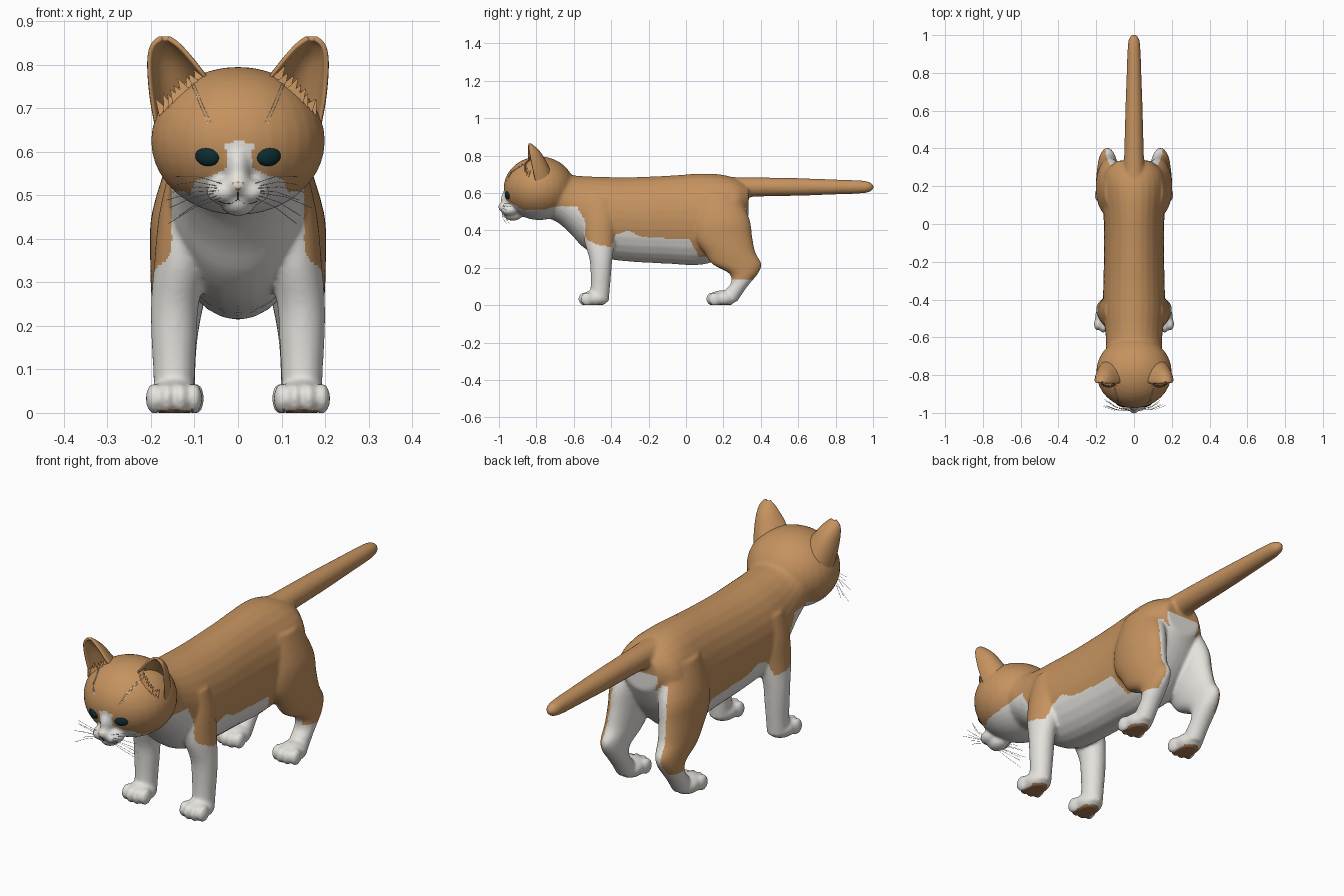
import bpy, bmesh, math, random
from mathutils import Vector, Matrix
from mathutils.bvhtree import BVHTree

if "Cube" in bpy.data.objects:
    bpy.data.objects.remove(bpy.data.objects["Cube"])

random.seed(4)


def material(name, rgb):
    m = bpy.data.materials.new(name)
    m.diffuse_color = (*rgb, 1)
    m.use_nodes = True
    m.node_tree.nodes["Principled BSDF"].inputs["Base Color"].default_value = m.diffuse_color
    return m


ORANGE = material("orange_fur", (0.56, 0.29, 0.115))
WHITE = material("white_fur", (0.78, 0.76, 0.72))
DARK = material("dark_teal", (0.004, 0.025, 0.03))
PAD = material("pad_brown", (0.40, 0.20, 0.09))


def add_object(name, data, *mats):
    ob = bpy.data.objects.new(name, data)
    bpy.context.collection.objects.link(ob)
    for m in mats:
        data.materials.append(m)
    return ob


def resample(pts, steps):
    """Smooth curve through rows of numbers of any width."""
    out = []
    for i in range(len(pts) - 1):
        a, b = pts[max(i - 1, 0)], pts[i]
        c, d = pts[i + 1], pts[min(i + 2, len(pts) - 1)]
        for k in range(steps):
            t = k / steps
            out.append([0.5 * (2 * q + (r - p) * t + (2 * p - 5 * q + 4 * r - s) * t * t
                               + (3 * q - p - 3 * r + s) * t ** 3)
                        for p, q, r, s in zip(a, b, c, d)])
    return out + [list(pts[-1])]


def interp(table, v):
    if v <= table[0][0]:
        return table[0][1]
    for (a, fa), (b, fb) in zip(table, table[1:]):
        if v <= b:
            return fa + (fb - fa) * (v - a) / (b - a)
    return table[-1][1]


def loft(bm, stations, axis, side=1, n=28):
    """Skin elliptical rings: x, y, z, x radius, other radius."""
    rings = []
    for x, y, z, ra, rb in resample(stations, 4):
        ring = []
        for i in range(n):
            a = 2 * math.pi * i / n
            u, w = ra * math.cos(a), rb * math.sin(a)
            ring.append(bm.verts.new((side * x + u, y + (w if axis == "z" else 0),
                                      z + (w if axis == "y" else 0))))
        rings.append(ring)
    for r, s in zip(rings, rings[1:]):
        for i in range(n):
            j = (i + 1) % n
            bm.faces.new((r[i], r[j], s[j], s[i]))
    bm.faces.new(rings[0])
    bm.faces.new(rings[-1])


def ball(bm, c, r):
    bmesh.ops.create_uvsphere(bm, u_segments=32, v_segments=20, radius=1,
                              matrix=Matrix.Translation(c) @ Matrix.Diagonal((*r, 1)))


bm = bmesh.new()
# Torso: y, top, bottom, half width
torso = [(-.80, .755, .48, .13), (-.70, .745, .45, .148), (-.62, .70, .385, .148),
         (-.55, .69, .31, .155), (-.45, .686, .255, .165), (-.30, .684, .233, .162),
         (-.10, .692, .222, .158), (.05, .702, .214, .162), (.15, .702, .235, .172),
         (.22, .692, .30, .17), (.28, .672, .38, .15), (.335, .645, .48, .09)]
loft(bm, [(0, y, (t + b) / 2, w, (t - b) / 2) for y, t, b, w in torso], "y")
# Tail
loft(bm, [(0, .20, .63, .062, .057), (0, .30, .63, .056, .054), (0, .40, .632, .051, .051),
          (0, .60, .632, .046, .047), (0, .80, .632, .039, .040), (0, .93, .632, .034, .035),
          (0, .98, .632, .027, .027), (0, 1.003, .632, .010, .010)], "y")
# Head, nose bridge and chin
ball(bm, (0, -.785, .625), (.2, .19, .17))
ball(bm, (0, -.935, .565), (.032, .055, .06))
ball(bm, (0, -.955, .525), (.032, .05, .03))
ball(bm, (0, -.925, .482), (.04, .05, .03))
for s in (-1, 1):
    # Whisker pads
    ball(bm, (s * .03, -.943, .508), (.042, .048, .030))
    # Front and hind legs
    loft(bm, [(.10, -.46, .57, .055, .08), (.118, -.46, .46, .063, .09),
              (.13, -.462, .35, .062, .083), (.145, -.455, .25, .055, .062),
              (.147, -.455, .17, .052, .055), (.147, -.458, .10, .048, .052),
              (.147, -.465, .02, .046, .052)], "z", s)
    loft(bm, [(.09, .17, .60, .065, .11), (.122, .19, .46, .076, .15),
              (.13, .20, .36, .072, .155), (.136, .235, .28, .064, .137),
              (.14, .272, .22, .055, .132), (.142, .308, .17, .049, .078),
              (.142, .293, .12, .045, .052), (.142, .262, .08, .044, .052),
              (.142, .222, .02, .044, .052)], "z", s)
    # Paws with four toes
    for x, y in ((.147, -.49), (.143, .193)):
        ball(bm, (s * x, y, .035), (.058, .074, .044))
        for k, dx in enumerate((-.046, -.016, .016, .046)):
            front = -.052 if k in (1, 2) else -.04
            ball(bm, (s * x + dx, y + front, .033), (.019, .034, .036))
bmesh.ops.recalc_face_normals(bm, faces=bm.faces)

# Fuse the parts into one soft skin
src = bpy.data.meshes.new("rough")
bm.to_mesh(src)
bm.free()
rough = add_object("rough_parts", src)
rem = rough.modifiers.new("fuse", "REMESH")
rem.mode = "VOXEL"
rem.voxel_size = .007
smo = rough.modifiers.new("soften", "SMOOTH")
smo.factor, smo.iterations = .5, 9
skin = bpy.data.meshes.new_from_object(rough.evaluated_get(bpy.context.evaluated_depsgraph_get()))
bpy.data.objects.remove(rough)
skin.materials.clear()
body = add_object("cat_body", skin, ORANGE, WHITE, PAD)
for v in skin.vertices:
    v.co.z = max(v.co.z, 0)
skin.update()

# Fur markings
EDGE = [(-.9, .495), (-.8, .50), (-.7, .528), (-.58, .53), (-.56, .42), (-.53, .35), (-.48, .325),
        (-.40, .31), (-.38, .375), (-.31, .40), (-.24, .365), (.02, .35), (.08, .24), (.15, .135)]
BLAZE = [(.50, .115), (.535, .10), (.55, .05), (.565, .028), (.60, .03), (.618, .036), (.626, 0)]


def fur(c, n):
    ax, out = abs(c.x), n.x * (1 if c.x > 0 else -1)
    if c.z < .008 and n.z < -.7:
        dx = abs(ax - .145)
        return 2 if dx < .042 else 1
    if c.y < -.86 and c.z > .48:
        return int(abs(c.x - .004) < interp(BLAZE, c.z))
    if c.z < interp(EDGE, c.y):
        return 1
    if c.y < -.47 and ax < .152 and c.z < .51:
        return 1
    if c.y > .2 and c.z < .565 and out < .35 and n.z < .6:
        return 1
    return int(c.y > .02 and c.z < .40 and (out < 0 or ax < .09))


for p in skin.polygons:
    p.use_smooth = True
    p.material_index = fur(p.center, p.normal)
bvh = BVHTree.FromPolygons([v.co.copy() for v in skin.vertices],
                           [tuple(p.vertices) for p in skin.polygons])


def on_face(x, z, lift=0.0):
    """Point on the front of the head."""
    hit = bvh.ray_cast(Vector((x, -2, z)), Vector((0, 1, 0)))[0]
    return Vector((x, (hit.y if hit else -.8) - lift, z))


def strands(name, paths, radius, mat):
    cu = bpy.data.curves.new(name, "CURVE")
    cu.dimensions = "3D"
    cu.bevel_depth, cu.bevel_resolution = radius, 0
    for path in paths:
        sp = cu.splines.new("POLY")
        sp.points.add(len(path) - 1)
        for q, co in zip(sp.points, path):
            q.co = (*co, 1)
    add_object(name, cu, mat)


def finish(name, bm, mat):
    bmesh.ops.recalc_face_normals(bm, faces=bm.faces)
    for f in bm.faces:
        f.smooth = True
    me = bpy.data.meshes.new(name)
    bm.to_mesh(me)
    bm.free()
    return add_object(name, me, mat)


OUTER = [(.183, -.80, .64), (.198, -.82, .72), (.204, -.835, .80), (.197, -.842, .843), (.176, -.842, .862)]
INNER = [(.055, -.83, .745), (.083, -.845, .783), (.113, -.845, .82), (.138, -.845, .846), (.160, -.842, .862)]
DEPTH = [(.10,), (.088,), (.062,), (.032,), (.006,)]
for s, label in ((-1, "right"), (1, "left")):
    # Cupped ear
    bm = bmesh.new()
    rows = []
    for o, i, d in zip(resample(OUTER, 4), resample(INNER, 4), resample(DEPTH, 4)):
        row = []
        for k in range(13):
            a = math.pi * k / 12
            p = Vector(o).lerp(Vector(i), (1 - math.cos(a)) / 2)
            row.append(bm.verts.new((s * p.x, p.y + d[0] * math.sin(a), p.z)))
        rows.append(row)
    for r, q in zip(rows, rows[1:]):
        for k in range(12):
            bm.faces.new((r[k], r[k + 1], q[k + 1], q[k]))
    ear = finish(label + "_ear", bm, ORANGE)
    sol = ear.modifiers.new("thickness", "SOLIDIFY")
    sol.thickness, sol.offset = .012, 0
    ear.modifiers.new("round", "SUBSURF").levels = 1

    # Ear tufts
    bm = bmesh.new()
    for k in range(9):
        t = k / 8
        base = on_face(s * (.09 + .082 * t), .765 - .075 * t, -.004)
        tip = base + Vector((s * random.uniform(.008, .02), .012, random.uniform(.022, .036)))
        w = Vector((s * .009, 0, -.008))
        bm.faces.new([bm.verts.new(c) for c in (base - w, base + w, tip)])
    finish(label + "_ear_tufts", bm, ORANGE)

    # Eye
    bm = bmesh.new()
    ball(bm, (0, 0, 0), (.030, .016, .023))
    eye = finish(label + "_eye", bm, DARK)
    eye.location = on_face(s * .070, .59, -.007)
    eye.rotation_euler = (0, s * -.12, s * .38)

    # Whiskers and brow hairs
    paths = []
    for k in range(7):
        a = on_face(s * (.035 + .006 * (k % 3)), .496 + .005 * k, -.003)
        e = Vector((s * random.uniform(.12, .17), random.uniform(-.97, -.92), .435 + .018 * k))
        paths.append([a, a.lerp(e, .5) + Vector((0, -.012, .008)), e])
    for dx in (0, .007):
        a = on_face(s * (.062 + dx), .665, 0)
        paths.append([a, on_face(s * (.082 + dx), .71, .008), on_face(s * (.10 + dx), .755, .012)])
    strands(label + "_whiskers", paths, .0008, WHITE)

# Nose
bm = bmesh.new()
pts = [on_face(x, z, .002) for x, z in ((-.015, .529), (0, .532), (.015, .529), (.006, .514), (0, .508), (-.006, .514))]
bm.faces.new([bm.verts.new(p) for p in pts])
nose = finish("nose", bm, ORANGE)
nose.modifiers.new("thickness", "SOLIDIFY").thickness = .004
# Mouth
line = [on_face(x, z, -.0005) for x, z in
        ((-.045, .487), (-.03, .481), (-.014, .482), (0, .491), (.014, .482), (.03, .481), (.045, .487))]
strands("mouth", [line, [on_face(0, .508), on_face(0, .491)]], .0012, DARK)
